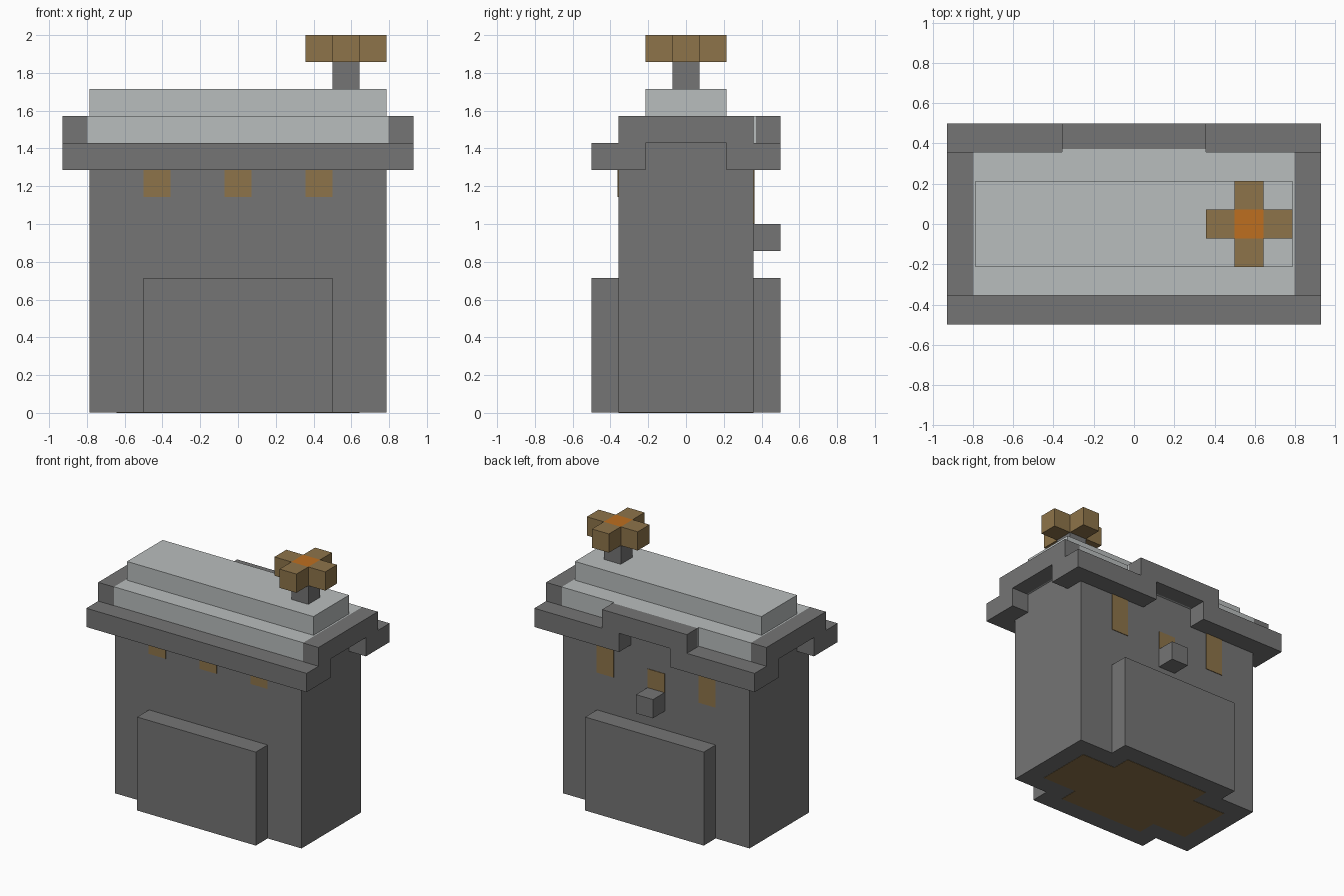
import bpy
import bmesh
from mathutils import Matrix, Vector

old = bpy.data.objects.get("Cube")
if old:
    bpy.data.objects.remove(old, do_unlink=True)

U = 1 / 7      # one block of the grid
T = 0.03       # thickness of painted plates, in blocks


def material(name, rgb):
    m = bpy.data.materials.new(name)
    m.use_nodes = True
    m.diffuse_color = (*rgb, 1)
    bsdf = next(n for n in m.node_tree.nodes if n.type == 'BSDF_PRINCIPLED')
    bsdf.inputs["Base Color"].default_value = (*rgb, 1)
    return m


stone = material("dark grey", (0.178, 0.178, 0.178))
steel = material("light grey", (0.485, 0.51, 0.51))
bronze = material("bronze brown", (0.268, 0.174, 0.068))
orange = material("orange", (0.515, 0.156, 0.014))


def blocks(name, mat, *boxes):
    """One object from boxes given as x, y and z ranges in blocks."""
    bm = bmesh.new()
    for ranges in boxes:
        lo = Vector([r[0] for r in ranges]) * U
        hi = Vector([r[1] for r in ranges]) * U
        move = Matrix.Translation((lo + hi) / 2) @ Matrix.Diagonal((*(hi - lo), 1))
        bmesh.ops.create_cube(bm, size=1, matrix=move)
    mesh = bpy.data.meshes.new(name)
    bm.to_mesh(mesh)
    bm.free()
    mesh.materials.append(mat)
    obj = bpy.data.objects.new(name, mesh)
    bpy.context.collection.objects.link(obj)
    return obj


def mid(half):
    return (-half, half)


def both(a, b):
    return ((a, b), (-b, -a))


# Body with a raised panel on the front and back
blocks("body", stone, (mid(5.5), mid(2.5), (T, 10)))
for label, y in zip(("back", "front"), both(2.5, 3.5)):
    blocks(label + "_panel", stone, (mid(3.5), y, (T, 5)))
blocks("back_knob", stone, (mid(0.5), (2.5, 3.5), (6, 7)))

# Brown underside, stepped out under the panels
blocks("underside", bronze, (mid(4.5), mid(1.5), (0, T)),
       *[(mid(2.5), y, (0, T)) for y in both(1.5, 2.5)])
# Dark border around the brown underside
blocks("underside_border", stone,
       *[(x, mid(2.5), (T / 2, T)) for x in both(4.5, 5.5)],
       *[(x, y, (T / 2, T)) for x in both(2.5, 4.5) for y in both(1.5, 2.5)],
       *[(mid(3.5), y, (T / 2, T)) for y in both(2.5, 3.5)])

# Painted vents: short on the front, longer on the back
for i, x in enumerate((-3, 0, 3)):
    span = (x - 0.5, x + 0.5)
    blocks(f"front_vent_{i + 1}", bronze, (span, (-2.5 - T, -2.5), (8, 9)))
    blocks(f"back_vent_{i + 1}", bronze,
           (span, (2.5, 2.5 + T), (7, 8 if x == 0 else 9)))

# Rim: straight at the front, arched at the sides and back
blocks("front_rim", stone, (mid(6.5), (-3.5, -2.5), (9, 10)))
blocks("back_rim", stone,
       *[(x, (2.5, 3.5), (9, 10)) for x in both(1.5, 6.5)],
       (mid(2.5), (2.6, 3.5), (10, 11)))
for label, x in zip(("left", "right"), both(5.5, 6.5)):
    top_x = tuple(max(-6.5, min(6.5, v)) if abs(v) > 6 else v * 5.58 / 5.5 for v in x)
    blocks(label + "_rim", stone,
           *[(x, y, (9, 10)) for y in both(1.5, 2.5)],
           (top_x, mid(2.5), (10, 11)))

# Stepped lid
blocks("lower_lid", steel, (mid(5.58), (-2.48, 2.5), (10, 11)),
       (mid(2.5), (2.5, 2.6), (10, 11)))
blocks("upper_lid", steel, (mid(5.5), mid(1.5), (11, 12)))

# Valve on the lid
C = 4
core = (C - 0.5, C + 0.5)
blocks("valve_stem", stone, (core, mid(0.5), (12, 13)))
blocks("valve_wheel", bronze, (core, mid(0.5), (13, 14 - T)),
       *[(core, y, (13, 14)) for y in both(0.5, 1.5)],
       *[((C + a, C + b), mid(0.5), (13, 14)) for a, b in both(0.5, 1.5)])
blocks("valve_cap", orange, (core, mid(0.5), (14 - T, 14)))
